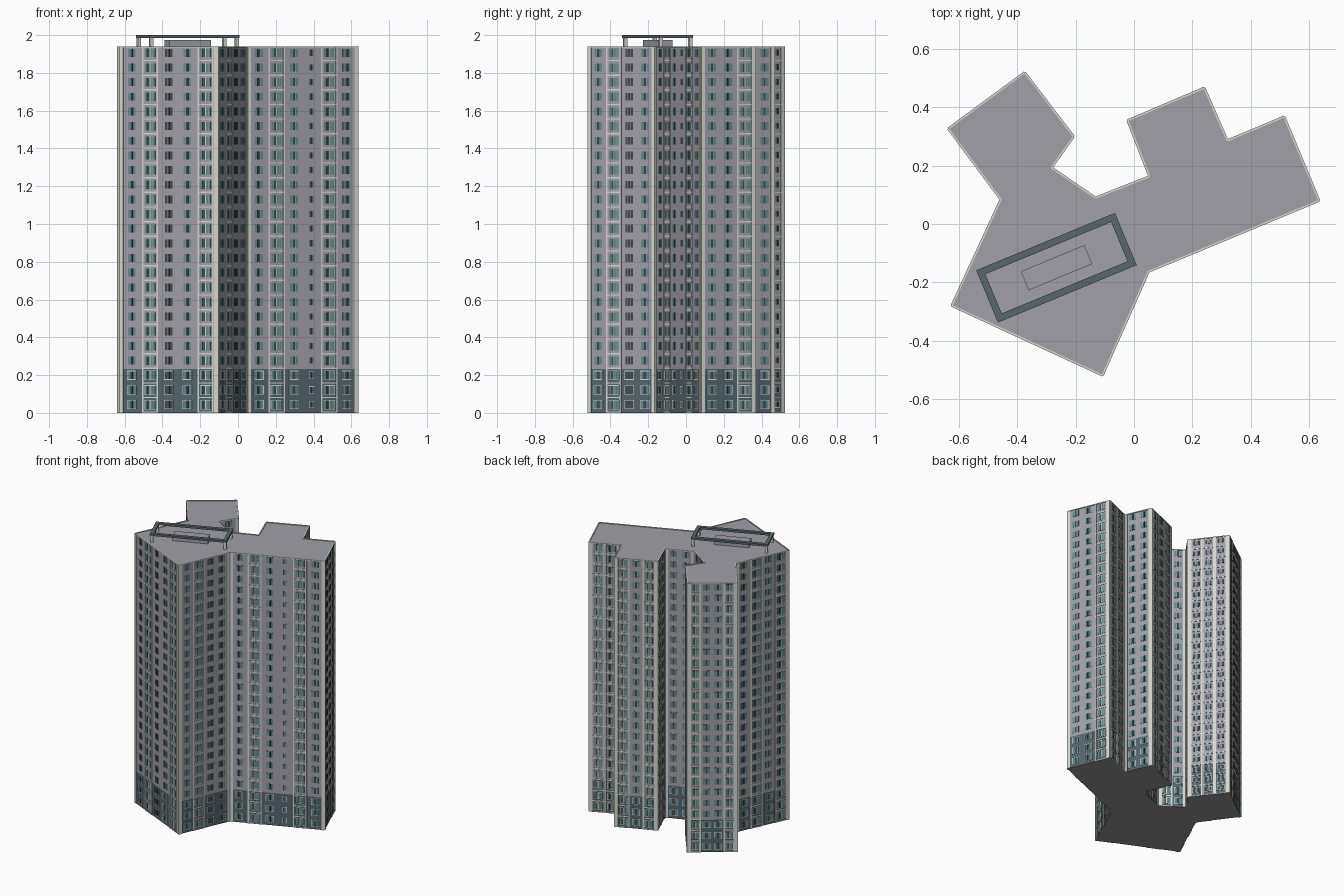
import bpy, bmesh, math
from mathutils import Vector, Matrix

cube = bpy.data.objects.get("Cube")
if cube:
    bpy.data.objects.remove(cube)


def material(name, rgb):
    m = bpy.data.materials.new(name)
    m.use_nodes = True
    m.diffuse_color = (*rgb, 1)
    m.node_tree.nodes["Principled BSDF"].inputs["Base Color"].default_value = (*rgb, 1)
    return m


wall_grey = material("wall grey", (0.355, 0.35, 0.395))
slate = material("slate cladding", (0.09, 0.13, 0.16))
concrete = material("concrete", (0.29, 0.29, 0.29))
pale = material("pale stone", (0.68, 0.68, 0.63))
teal = material("teal glass", (0.11, 0.27, 0.27))
dark = material("dark glass", (0.05, 0.065, 0.07))
steel = material("roof steel", (0.095, 0.14, 0.155))

FLOORS, BASE_FLOORS = 25, 3
TOP = 1.94
H = TOP / FLOORS
BASE = BASE_FLOORS * H

# Footprint, counter-clockwise
plan = [Vector(p) for p in (
    (-.375, .52), (-.637, .327), (-.457, .084), (-.625, -.28), (-.108, -.519),
    (.05, -.163), (.635, .08), (.515, .368), (.32, .286), (.241, .467),
    (-.022, .355), (.053, .163), (-.132, .09), (-.283, .193), (-.207, .30))]

# Bays along each wall: b = glazed balcony, p = panelled bay,
# w = window, d = dark window, s = small window
bays = ["bwwb", "wwb", "wbwb", "wbdwb", "wbdw", "wbwsbw", "wwb", "bb",
        "ww", "bwb", "bw", "ww", "bw", "w", "ppp"]


def make_object(name, bm, mat):
    me = bpy.data.meshes.new(name)
    bm.to_mesh(me)
    bm.free()
    me.materials.append(mat)
    ob = bpy.data.objects.new(name, me)
    bpy.context.collection.objects.link(ob)
    return ob


def prism(name, z0, z1, mat):
    bm = bmesh.new()
    low = [bm.verts.new((p.x, p.y, z0)) for p in plan]
    high = [bm.verts.new((p.x, p.y, z1)) for p in plan]
    bm.faces.new(low[::-1])
    bm.faces.new(high)
    for i in range(len(plan)):
        j = (i + 1) % len(plan)
        bm.faces.new((low[i], low[j], high[j], high[i]))
    return make_object(name, bm, mat)


base = prism("base_storeys", 0, BASE, slate)
base.data.materials.append(concrete)
for face in base.data.polygons:
    face.material_index = 1 if face.normal.z < -.5 else 0
prism("tower_body", BASE, TOP - .004, wall_grey)

# Facade parts gathered by kind
parts = {name: bmesh.new() for name in (
    "pilasters", "floor_bands", "dark_panes", "teal_panes", "window_trim", "parapet")}


class Wall:
    def __init__(self, a, b):
        self.a, self.length = a, (b - a).length
        self.d = (b - a).normalized()
        self.n = Vector((self.d.y, -self.d.x))

    def plate(self, kind, u0, u1, z0, z1, out, back=0.0, closed=False):
        bm = parts[kind]

        def ring(depth):
            verts = []
            for u, z in ((u0, z0), (u1, z0), (u1, z1), (u0, z1)):
                p = self.a + self.d * u + self.n * depth
                verts.append(bm.verts.new((p.x, p.y, z)))
            return verts
        r, f = ring(back), ring(out)
        bm.faces.new(f)
        if closed:
            bm.faces.new(r[::-1])
        for i in range(4):
            j = (i + 1) % 4
            bm.faces.new((r[i], r[j], f[j], f[i]))


def window(w, c, z, width, height, panes, framed):
    """Row of panes: t = teal, d = dark; framed adds a pale surround."""
    l, r = c - width / 2, c + width / 2
    step = width / len(panes)
    for k, pane in enumerate(panes):
        w.plate("teal_panes" if pane == "t" else "dark_panes",
                l + step * (k + .1), l + step * (k + .9), z, z + height, .002)
    if framed:
        for v in (z - .003, z + height):
            w.plate("window_trim", l - .003, r + .003, v, v + .003, .003)
        for u in (l - .003, r):
            w.plate("window_trim", u, u + .003, z, z + height, .003)


def balcony(w, c, z, width, framed):
    w.plate("floor_bands", c - width / 2, c + width / 2, z, z + .007, .003)
    window(w, c, z + .021, width * .72, H * .58, "tdtt", framed)
    w.plate("window_trim", c - .002, c + .002, z + .021, z + H * .87, .003)


def panel_bay(w, c, z, width, framed):
    w.plate("floor_bands", c - width / 2, c + width / 2, z, z + .005, .003)
    window(w, c, z + .03, width * .6, H * .4, "dtd", framed)


for i, pattern in enumerate(bays):
    w = Wall(plan[i], plan[(i + 1) % len(plan)])
    step = (w.length - .03) / len(pattern)
    # Corner strips and roof edge
    w.plate("pilasters", 0, .02, 0, TOP - .006, .004)
    w.plate("pilasters", w.length - .02, w.length, 0, TOP - .006, .004)
    w.plate("parapet", 0, w.length, TOP - .006, TOP, .004, -.003, True)
    for k, kind in enumerate(pattern):
        c = .015 + step * (k + .5)
        width = min(.085, step * .88)
        if kind in "bp":
            for u in (c - width / 2, c + width / 2):
                w.plate("pilasters", u - .004, u + .004, 0, TOP - .006, .004)
        for floor in range(FLOORS):
            z = floor * H
            framed = floor < BASE_FLOORS
            if kind == "b":
                balcony(w, c, z, width, framed)
            elif kind == "p":
                panel_bay(w, c, z, width, framed)
            elif kind == "s":
                window(w, c, z + .028, .024, H * .42, "dt", framed)
            else:
                window(w, c, z + .023, .048, H * .54, "tdt" if kind == "w" else "ddd", framed)

for name, mat in (("pilasters", pale), ("floor_bands", pale), ("dark_panes", dark),
                  ("teal_panes", teal), ("window_trim", pale), ("parapet", pale)):
    make_object(name, parts[name], mat)

# Rooftop plant and open frame, aligned with the main wing
roof = Matrix.Translation((-.266, -.15, 0)) @ Matrix.Rotation(math.radians(22.5), 4, "Z")


def roof_box(name, x, y, z0, z1, sx, sy, mat):
    bm = bmesh.new()
    bmesh.ops.create_cube(bm, size=1, matrix=roof @ Matrix.Translation((x, y, (z0 + z1) / 2))
                          @ Matrix.Diagonal((sx, sy, z1 - z0, 1)))
    make_object(name, bm, mat)


L, W, T = .515, .194, .024
roof_box("plant_room", 0, 0, TOP - .01, 1.974, .236, .07, wall_grey)
for s, side in ((-1, "right"), (1, "left")):
    roof_box(side + "_frame_beam", s * (L - T) / 2, 0, 1.986, 2, T, W, steel)
    for t, end in ((-1, "front"), (1, "back")):
        roof_box(f"{end}_{side}_post", s * (L - T) / 2, t * (W - T) / 2,
                 TOP - .01, 1.986, .018, .018, pale)
for t, end in ((-1, "front"), (1, "back")):
    roof_box(end + "_frame_beam", 0, t * (W - T) / 2, 1.986, 2, L - 2 * T, T, steel)
